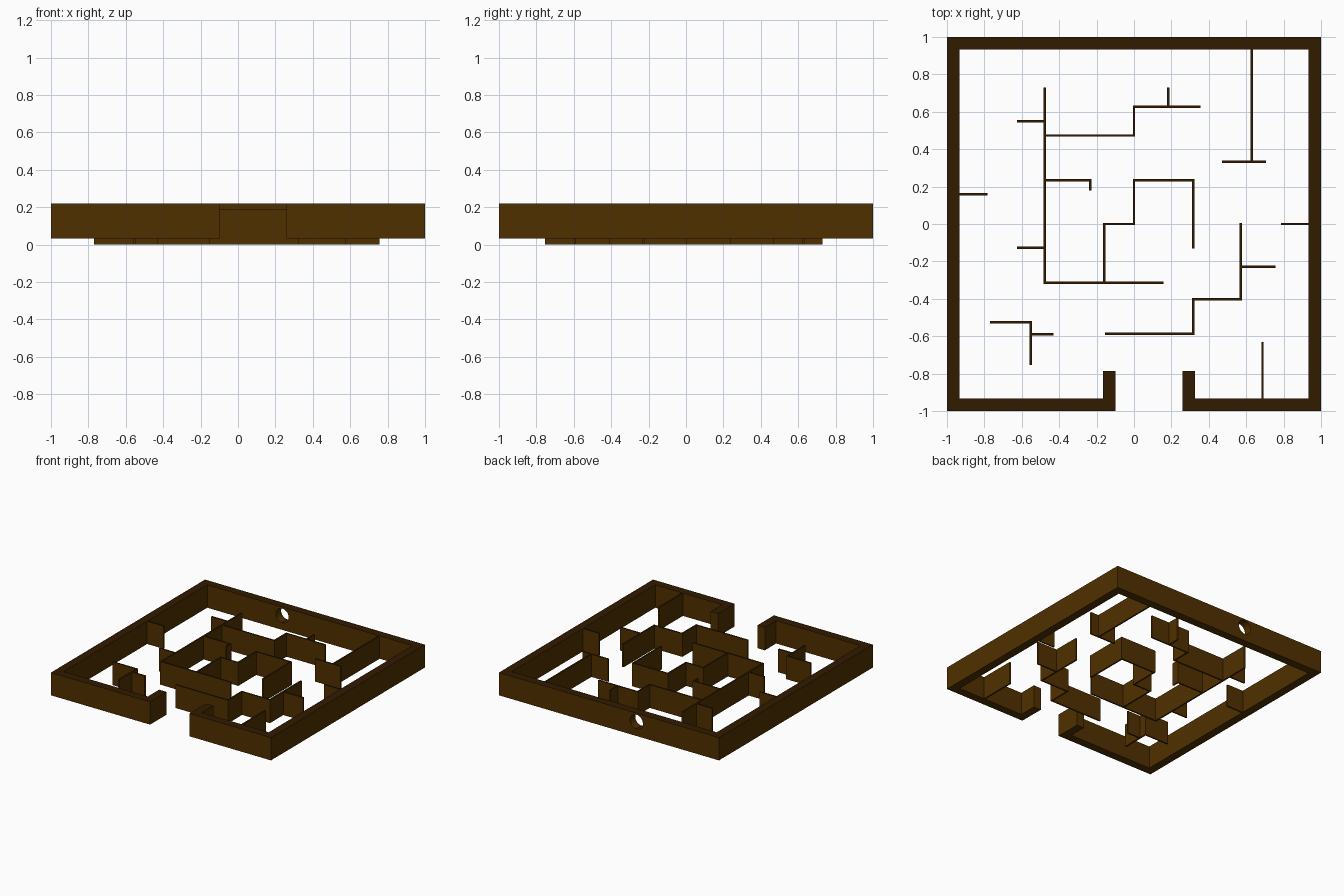
import bpy
import bmesh
import math
from mathutils import Vector

default_cube = bpy.data.objects.get("Cube")
if default_cube:
    bpy.data.objects.remove(default_cube, do_unlink=True)


def make_material(name, colour):
    material = bpy.data.materials.new(name)
    material.use_nodes = True
    material.diffuse_color = (*colour, 1)
    shader = next(n for n in material.node_tree.nodes if n.type == "BSDF_PRINCIPLED")
    shader.inputs["Base Color"].default_value = (*colour, 1)
    shader.inputs["Roughness"].default_value = 0.8
    return material


side_wood = make_material("brown wood", (0.081, 0.03, 0))
top_wood = make_material("dark brown wood", (0.031, 0.0105, 0))


def offset_points(path, half):
    """Left and right mitred outline points along an open path."""
    points = [Vector(p) for p in path]
    steps = [(b - a).normalized() for a, b in zip(points, points[1:])]
    normals = [Vector((-d.y, d.x)) for d in steps]
    outline = []
    for i, point in enumerate(points):
        before = normals[max(i - 1, 0)]
        after = normals[min(i, len(normals) - 1)]
        mitre = (before + after) / (1 + before.dot(after)) * half
        outline.append((point + mitre, point - mitre))
    return outline


def wall(name, path, thickness, bottom, top):
    """Upright wall of even thickness that follows a path on the floor plan."""
    bm = bmesh.new()
    rings = []
    for left, right in offset_points(path, thickness / 2):
        corners = [(left, bottom), (right, bottom), (right, top), (left, top)]
        rings.append([bm.verts.new((p.x, p.y, z)) for p, z in corners])
    for a, b in zip(rings, rings[1:]):
        for i in range(4):
            j = (i + 1) % 4
            bm.faces.new((a[i], a[j], b[j], b[i]))
    bm.faces.new(rings[0])
    bm.faces.new(rings[-1])
    bmesh.ops.recalc_face_normals(bm, faces=bm.faces)
    mesh = bpy.data.meshes.new(name)
    bm.to_mesh(mesh)
    bm.free()
    wall_object = bpy.data.objects.new(name, mesh)
    bpy.context.collection.objects.link(wall_object)
    colour_by_direction(wall_object)
    return wall_object


def colour_by_direction(wall_object):
    """Level tops are dark, all other faces are lighter."""
    mesh = wall_object.data
    mesh.materials.clear()
    mesh.materials.append(side_wood)
    mesh.materials.append(top_wood)
    for face in mesh.polygons:
        face.material_index = 1 if face.normal.z > 0.99 else 0


FLOOR, FRAME_BOTTOM, INNER_TOP, FRAME_TOP = 0, 0.033, 0.19, 0.22
THICK, THIN = 0.068, 0.013
EDGE = 1 - THICK / 2

# Outer frame with an entrance whose ends turn inwards
frame = wall("outer_frame", [
    (-0.133, -0.785), (-0.133, -EDGE), (-EDGE, -EDGE), (-EDGE, EDGE),
    (EDGE, EDGE), (EDGE, -EDGE), (0.292, -EDGE), (0.292, -0.785),
], THICK, FRAME_BOTTOM, FRAME_TOP)

# Round hole through the back of the frame
bpy.ops.mesh.primitive_cylinder_add(
    vertices=32, radius=0.058, depth=THICK * 3,
    location=(-0.25, EDGE, 0.15), rotation=(math.pi / 2, 0, 0))
cutter = bpy.context.object
cutter.name = "hole_cutter"
cutter.hide_render = True
cut = frame.modifiers.new("back hole", "BOOLEAN")
cut.operation = "DIFFERENCE"
cut.solver = "EXACT"
cut.object = cutter
graph = bpy.context.evaluated_depsgraph_get()
frame.data = bpy.data.meshes.new_from_object(frame.evaluated_get(graph))
frame.modifiers.clear()
bpy.data.objects.remove(cutter, do_unlink=True)
colour_by_direction(frame)

# Free-standing maze walls, each a path on the floor plan
inner_walls = {
    "long_wall": [(-0.478, 0.73), (-0.478, -0.315), (0.157, -0.315)],
    "long_wall_upper_stub": [(-0.625, 0.55), (-0.478, 0.55)],
    "long_wall_lower_stub": [(-0.625, -0.128), (-0.478, -0.128)],
    "long_wall_hook": [(-0.478, 0.235), (-0.235, 0.235), (-0.235, 0.18)],
    "stepped_back_wall": [(-0.478, 0.473), (0, 0.473), (0, 0.628), (0.355, 0.628)],
    "stepped_back_stub": [(0.182, 0.628), (0.182, 0.73)],
    "centre_wall": [(-0.158, -0.315), (-0.158, 0), (0, 0), (0, 0.235),
                    (0.317, 0.235), (0.317, -0.13)],
    "stepped_front_wall": [(-0.155, -0.586), (0.317, -0.586), (0.317, -0.402),
                           (0.57, -0.402), (0.57, 0.005)],
    "stepped_front_stub": [(0.57, -0.228), (0.757, -0.228)],
    "corner_wall": [(-0.77, -0.525), (-0.553, -0.525), (-0.553, -0.755)],
    "corner_wall_stub": [(-0.553, -0.59), (-0.43, -0.59)],
}
for name, path in inner_walls.items():
    wall(name, path, THIN, FLOOR, INNER_TOP)

# Walls joined to the frame
joined_walls = {
    "back_spur": [(0.629, EDGE), (0.629, 0.333)],
    "back_spur_crossbar": [(0.47, 0.333), (0.705, 0.333)],
    "front_spur": [(0.687, -EDGE), (0.687, -0.63)],
    "right_spur": [(-EDGE, 0.158), (-0.783, 0.158)],
    "left_spur": [(0.787, 0), (EDGE, 0)],
}
for name, path in joined_walls.items():
    wall(name, path, THIN, FRAME_BOTTOM, FRAME_TOP - 0.001)
